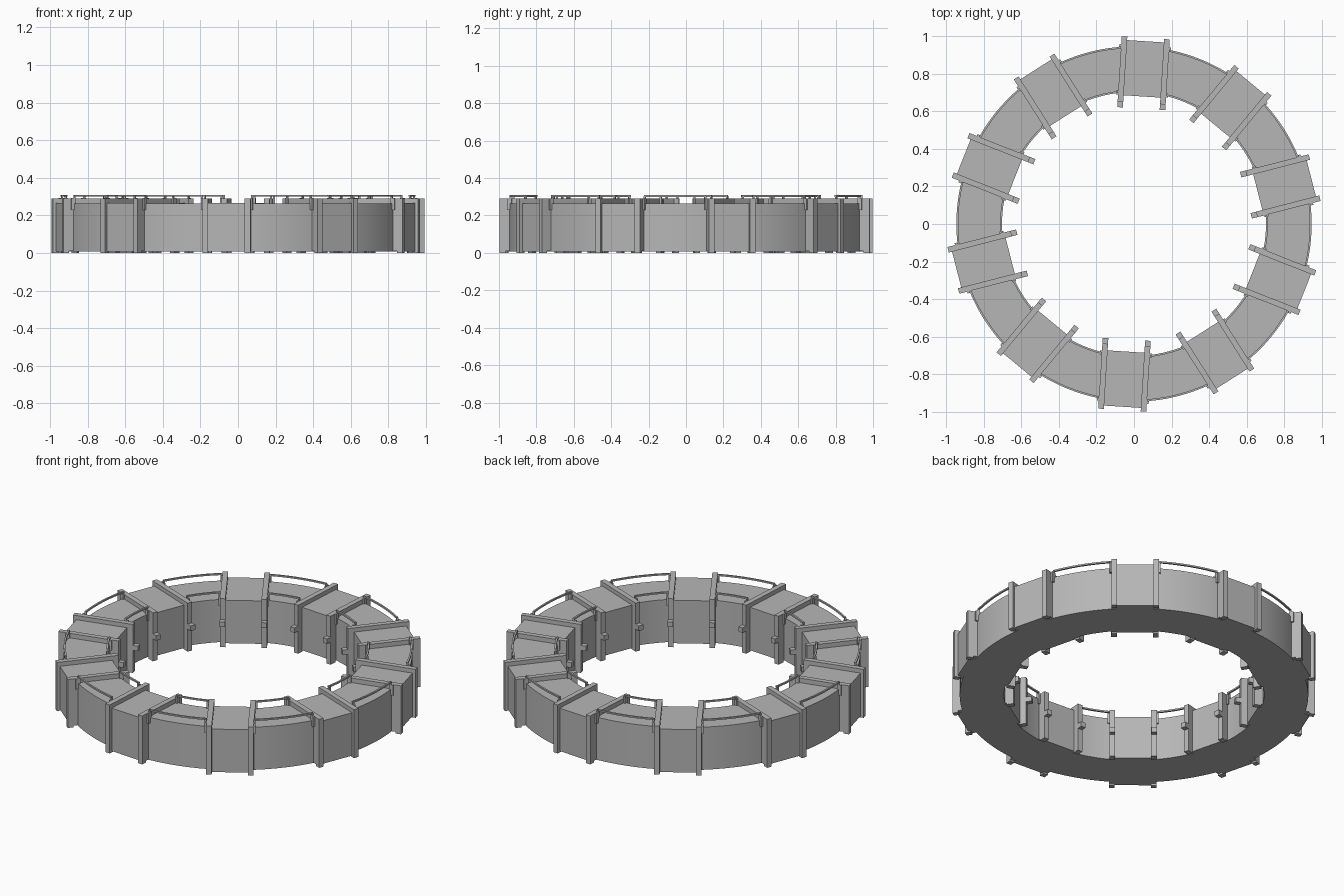
import bpy, bmesh, math
from mathutils import Matrix, Vector

cube = bpy.data.objects.get("Cube")
if cube:
    bpy.data.objects.remove(cube, do_unlink=True)

grey = bpy.data.materials.new("mid grey")
grey.use_nodes = True
COLOUR = (0.47, 0.47, 0.47, 1)
grey.diffuse_color = COLOUR
grey.node_tree.nodes["Principled BSDF"].inputs["Base Color"].default_value = COLOUR

COUNT = 10
STEP = math.tau / COUNT
START = math.radians(14.4)
TOP = 0.265
FRAME_IN, FRAME_OUT = 0.098, 0.128


def finish(name, bm, smooth=False):
    bmesh.ops.recalc_face_normals(bm, faces=bm.faces)
    mesh = bpy.data.meshes.new(name)
    bm.to_mesh(mesh)
    bm.free()
    mesh.materials.append(grey)
    obj = bpy.data.objects.new(name, mesh)
    bpy.context.collection.objects.link(obj)
    if smooth:
        bpy.ops.object.select_all(action='DESELECT')
        obj.select_set(True)
        bpy.context.view_layer.objects.active = obj
        bpy.ops.object.shade_smooth_by_angle(angle=math.radians(30))


def add_box(bm, angle, radial, tangent, height):
    """Box given by its ranges along the radius, the tangent and z."""
    ranges = (radial, tangent, height)
    size = Vector([b - a for a, b in ranges])
    centre = Vector([(a + b) / 2 for a, b in ranges])
    matrix = (Matrix.Rotation(angle, 4, 'Z') @ Matrix.Translation(centre)
              @ Matrix.Diagonal(size).to_4x4())
    bmesh.ops.create_cube(bm, size=1, matrix=matrix)


def add_arc(bm, radial, height, start, end, steps, closed=False):
    """Sweep a rectangular section around z."""
    (r0, r1), (z0, z1) = radial, height
    section = ((r0, z0), (r1, z0), (r1, z1), (r0, z1))
    rows = []
    for i in range(steps if closed else steps + 1):
        a = start + (end - start) * i / steps
        rows.append([bm.verts.new((r * math.cos(a), r * math.sin(a), z))
                     for r, z in section])
    for i in range(steps):
        a, b = rows[i], rows[(i + 1) % len(rows)]
        for j in range(4):
            k = (j + 1) % 4
            bm.faces.new((a[j], a[k], b[k], b[j]))
    if not closed:
        bm.faces.new(rows[0])
        bm.faces.new(rows[-1])


# Main curved corridor
bm = bmesh.new()
add_arc(bm, (0.705, 0.945), (0.008, TOP - 0.002), 0, math.tau, 160, closed=True)
finish("ring_body", bm, smooth=True)

blocks, frames, knobs, rails, posts = [bmesh.new() for _ in range(5)]
for n in range(COUNT):
    angle = START + n * STEP

    # Straight module
    add_box(blocks, angle, (0.68, 0.974), (-FRAME_IN, FRAME_IN), (0.008, TOP))

    # Portal frame and inward knob on each end of the module
    for side in (-1, 1):
        t = sorted((side * FRAME_IN, side * FRAME_OUT))
        add_box(frames, angle, (0.645, 0.685), t, (0, 0.29))
        add_box(frames, angle, (0.96, 0.992), t, (0, 0.29))
        add_box(frames, angle, (0.685, 0.96), t, (0.01, 0.29))
        add_box(knobs, angle, (0.615, 0.645), t, (0.135, 0.165))

        # Rail brackets against the frame
        p = sorted((side * FRAME_OUT, side * (FRAME_OUT + 0.01)))
        add_box(posts, angle, (0.925, 0.95), p, (0.23, 0.292))
        add_box(posts, angle, (0.682, 0.702), p, (0.23, 0.292))
        for r in (0.70, 0.932):
            add_box(posts, angle, (r - 0.005, r + 0.005), p, (0.26, 0.305))

    # Handrails between neighbouring modules
    middle = angle + STEP / 2
    for r in (0.707, 0.94):
        half = STEP / 2 - math.asin(FRAME_OUT / r)
        add_arc(rails, (r - 0.005, r + 0.005), (0.3, 0.309),
                middle - half, middle + half, 14)

finish("straight_modules", blocks)
finish("portal_frames", frames)
finish("frame_knobs", knobs)
finish("rail_brackets", posts)
finish("handrails", rails, smooth=True)
